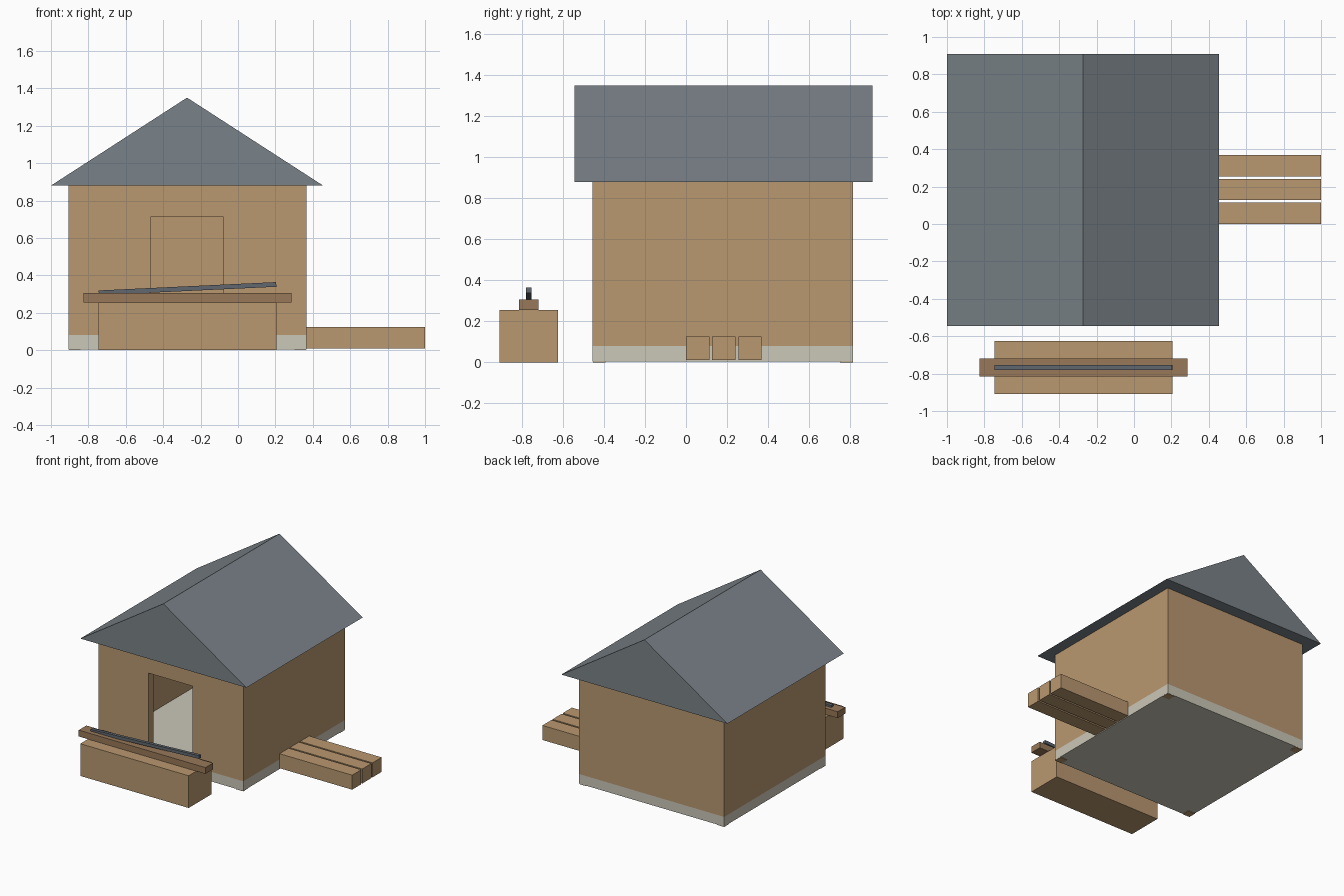
import bpy, bmesh, math
from mathutils import Matrix

if "Cube" in bpy.data.objects:
    bpy.data.objects.remove(bpy.data.objects["Cube"])


def mat(name, r, g, b):
    m = bpy.data.materials.new(name)
    m.diffuse_color = (r, g, b, 1)
    m.use_nodes = True
    m.node_tree.nodes["Principled BSDF"].inputs["Base Color"].default_value = m.diffuse_color
    return m


WOOD = mat("wood", 0.485, 0.314, 0.162)
DARK_WOOD = mat("dark_wood", 0.314, 0.188, 0.098)
STONE = mat("stone", 0.597, 0.578, 0.479)
SLATE = mat("slate", 0.195, 0.223, 0.246)
STEEL = mat("steel", 0.117, 0.136, 0.156)


def add(name, bm, material):
    bmesh.ops.recalc_face_normals(bm, faces=bm.faces)
    me = bpy.data.meshes.new(name)
    bm.to_mesh(me)
    bm.free()
    if material:
        me.materials.append(material)
    ob = bpy.data.objects.new(name, me)
    bpy.context.collection.objects.link(ob)
    return ob


def box(name, x, y, z, material=None):
    bm = bmesh.new()
    bmesh.ops.create_cube(bm, size=1)
    for v in bm.verts:
        v.co = [(r[0] + r[1]) / 2 + c * (r[1] - r[0]) for c, r in zip(v.co, (x, y, z))]
    return add(name, bm, material)


# House footprint
X0, X1, Y0, Y1 = -0.905, 0.365, -0.455, 0.815
T = 0.062
EAVE = 0.88

# Foundation slab
box("foundation", (X0, X1), (Y0, Y1), (0.004, 0.08), STONE)

# Corner posts, just showing under the slab
for i, px in enumerate((X0 + 0.001, X1 - T - 0.001)):
    for j, py in enumerate((Y0 + 0.001, Y1 - T - 0.001)):
        box(f"corner_post_{i}{j}", (px, px + T), (py, py + T), (0, EAVE - 0.01), WOOD)

# Hollow walls with a doorway
walls = box("walls", (X0, X1), (Y0, Y1), (0.08, EAVE), WOOD)
room = box("room_cutter", (X0 + T, X1 - T), (Y0 + T, Y1 - T), (0, 1))
door = box("door_cutter", (-0.465, -0.08), (Y0 - 0.1, Y0 + 0.1), (0, 0.715))
for cutter in (room, door):
    cutter.hide_render = True
    cutter.hide_viewport = True
    mod = walls.modifiers.new("cut", "BOOLEAN")
    mod.object = cutter
    mod.operation = "DIFFERENCE"
    mod.solver = "EXACT"

# Gable roof prism
bm = bmesh.new()
profile = [(-1.0, EAVE), (0.455, EAVE), (-0.2725, 1.35)]
face = bm.faces.new([bm.verts.new((x, -0.545, z)) for x, z in profile])
ext = bmesh.ops.extrude_face_region(bm, geom=[face], use_keep_orig=True)
bmesh.ops.translate(bm, vec=(0, 1.455, 0),
                    verts=[g for g in ext["geom"] if isinstance(g, bmesh.types.BMVert)])
add("roof", bm, SLATE)

# Plank stack beside the house
for i in range(3):
    y = 0.0 + i * 0.1275
    box(f"plank_{i}", (0.36, 1.0), (y, y + 0.114), (0.01, 0.125), WOOD)

# Work bench with beam and tilted bar on top
box("bench_base", (-0.745, 0.205), (-0.91, -0.625), (0, 0.255), WOOD)
box("bench_beam", (-0.825, 0.285), (-0.815, -0.72), (0.255, 0.305), DARK_WOOD)
bar = box("tilted_bar", (-0.475, 0.475), (-0.0125, 0.0125), (-0.0125, 0.0125), STEEL)
bar.matrix_world = Matrix.Translation((-0.27, -0.767, 0.329)) @ Matrix.Rotation(math.radians(-2.7), 4, "Y")
